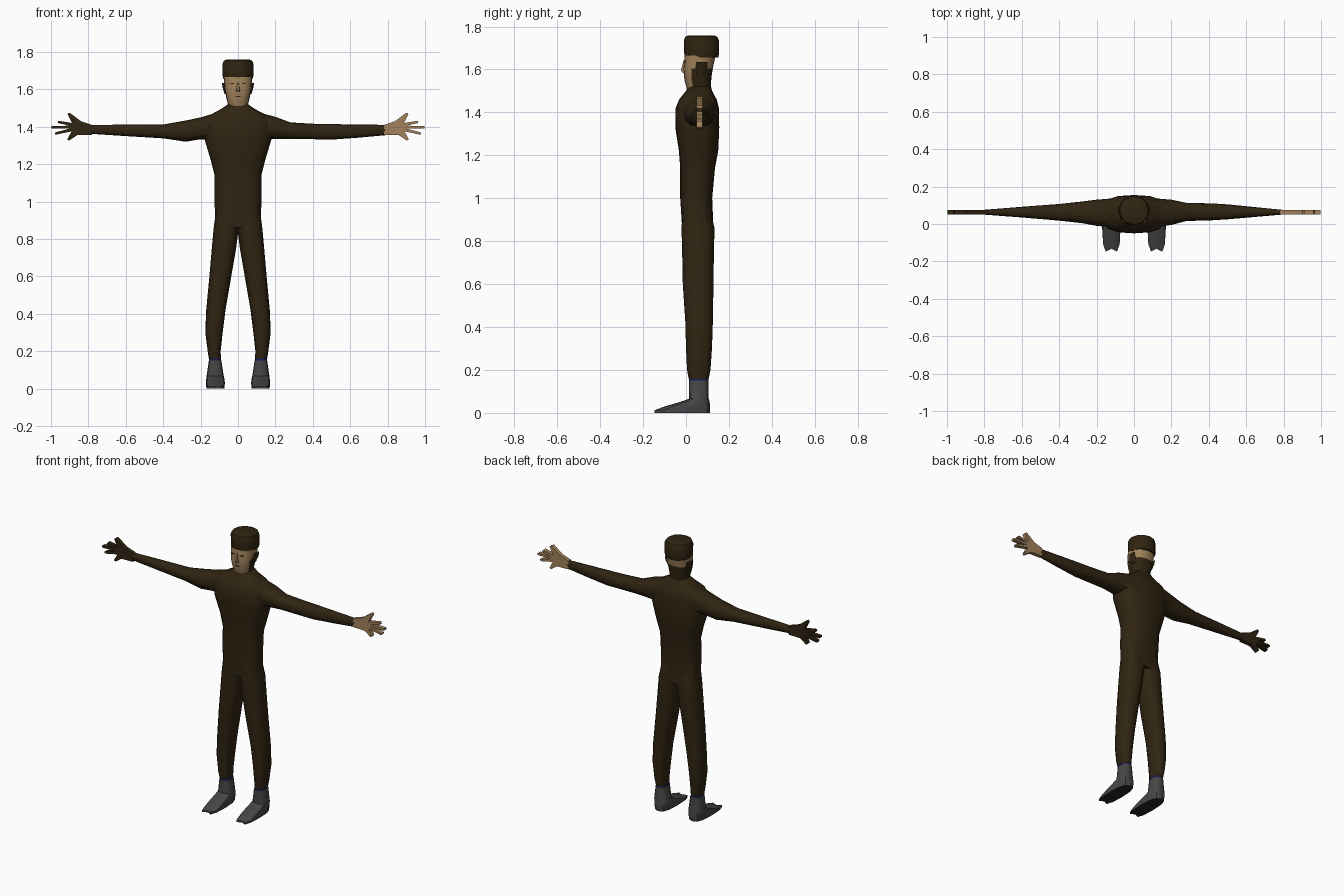
import bpy, bmesh, math


def material(name, rgb):
    m = bpy.data.materials.new(name)
    m.diffuse_color = (*rgb, 1)
    return m


BROWN = material("dark brown cloth", (0.030, 0.018, 0.006))
TAN = material("tan skin", (0.36, 0.225, 0.105))
GREY = material("grey shoe", (0.062, 0.062, 0.064))
SOLE = material("dark sole", (0.018, 0.018, 0.021))
BLUE = material("blue sock", (0.013, 0.013, 0.10))


def finish(name, bm, mats, angle=50):
    bmesh.ops.recalc_face_normals(bm, faces=bm.faces)
    me = bpy.data.meshes.new(name)
    bm.to_mesh(me)
    bm.free()
    for m in mats:
        me.materials.append(m)
    ob = bpy.data.objects.new(name, me)
    bpy.context.collection.objects.link(ob)
    smooth(ob, angle)
    return ob


def smooth(ob, angle):
    bpy.ops.object.select_all(action='DESELECT')
    ob.select_set(True)
    bpy.context.view_layer.objects.active = ob
    bpy.ops.object.shade_smooth_by_angle(angle=math.radians(angle))


def spow(v, p):
    return math.copysign(abs(v) ** p, v)


def loft_bm(rings, axis='z', sides=12, p=0.8):
    """Rings are (position, a0, a1, b0, b1): the extents across the axis."""
    bm = bmesh.new()
    loops = []
    for t, a0, a1, b0, b1 in rings:
        loop = []
        for i in range(sides):
            k = math.tau * i / sides
            a = (a0 + a1) / 2 + (a1 - a0) / 2 * spow(math.cos(k), p)
            b = (b0 + b1) / 2 + (b1 - b0) / 2 * spow(math.sin(k), p)
            loop.append(bm.verts.new((a, b, t) if axis == 'z' else (t, a, b)))
        loops.append(loop)
    for lo, hi in zip(loops, loops[1:]):
        for i in range(sides):
            j = (i + 1) % sides
            bm.faces.new((lo[i], lo[j], hi[j], hi[i]))
    bm.faces.new(loops[0])
    bm.faces.new(loops[-1])
    return bm


def flip(bm, s):
    for v in bm.verts:
        v.co.x *= s
    return bm


def box(name, size, loc, mat):
    bm = bmesh.new()
    bmesh.ops.create_cube(bm, size=1)
    for v in bm.verts:
        v.co = [c * d + l for c, d, l in zip(v.co, size, loc)]
    return finish(name, bm, [mat], 20)


# Coverall: torso, arms and legs fused into one skin
coverall = finish("coverall", loft_bm([
    (0.86, -0.122, 0.122, -0.018, 0.128),
    (1.00, -0.125, 0.125, -0.027, 0.122),
    (1.14, -0.125, 0.125, -0.027, 0.135),
    (1.22, -0.145, 0.145, -0.033, 0.150),
    (1.33, -0.178, 0.178, -0.050, 0.155),
    (1.42, -0.180, 0.180, -0.048, 0.153),
    (1.46, -0.155, 0.155, -0.032, 0.143),
    (1.495, -0.09, 0.09, -0.004, 0.124),
    (1.52, -0.054, 0.054, 0.012, 0.116)], sides=16, p=0.75), [BROWN])

leg = [(0.95, -0.004, 0.118, -0.015, 0.112),
       (0.86, -0.004, 0.130, -0.021, 0.133),
       (0.75, 0.010, 0.140, -0.018, 0.130),
       (0.60, 0.036, 0.153, -0.015, 0.128),
       (0.42, 0.067, 0.170, -0.003, 0.125),
       (0.30, 0.082, 0.175, 0.000, 0.121),
       (0.20, 0.093, 0.162, 0.005, 0.114),
       (0.16, 0.091, 0.156, 0.012, 0.106)]
arm_right = [(0.08, -0.02, 0.14, 1.33, 1.485),
             (0.20, -0.01, 0.13, 1.333, 1.450),
             (0.28, 0.005, 0.120, 1.320, 1.433),
             (0.40, 0.018, 0.107, 1.338, 1.412),
             (0.60, 0.035, 0.092, 1.350, 1.411),
             (0.80, 0.050, 0.076, 1.363, 1.410)]
arm_left = [(0.08, -0.02, 0.14, 1.33, 1.485),
            (0.20, -0.005, 0.13, 1.335, 1.453),
            (0.28, 0.016, 0.113, 1.335, 1.423),
            (0.42, 0.020, 0.110, 1.333, 1.415),
            (0.50, 0.025, 0.105, 1.331, 1.414),
            (0.65, 0.038, 0.090, 1.342, 1.412),
            (0.79, 0.050, 0.076, 1.355, 1.410)]
limbs = [finish("leg", flip(loft_bm(leg), s), [BROWN]) for s in (-1, 1)]
limbs += [finish("arm", flip(loft_bm(r, 'x'), s), [BROWN])
          for r, s in ((arm_right, -1), (arm_left, 1))]
for limb in limbs:
    mod = coverall.modifiers.new("join", 'BOOLEAN')
    mod.operation, mod.solver, mod.object = 'UNION', 'EXACT', limb
    bpy.context.view_layer.objects.active = coverall
    bpy.ops.object.modifier_apply(modifier=mod.name)
    bpy.data.objects.remove(limb)
smooth(coverall, 50)

# Hands: flat outline with five spread digits, one gloved and one bare
outline = [(.780, 1.410), (.84, 1.430), (.90, 1.475), (.912, 1.468), (.888, 1.42),
           (.96, 1.432), (.965, 1.42), (.90, 1.406), (.997, 1.403), (.997, 1.391),
           (.90, 1.390), (.98, 1.369), (.977, 1.357), (.89, 1.375), (.913, 1.333),
           (.904, 1.325), (.86, 1.355), (.780, 1.357)]
for s, name, mat in ((-1, "gloved_hand", BROWN), (1, "bare_hand", TAN)):
    bm = bmesh.new()
    face = bm.faces.new([bm.verts.new((s * x, 0.050, z)) for x, z in outline])
    out = bmesh.ops.extrude_face_region(bm, geom=[face])["geom"]
    for v in out:
        if isinstance(v, bmesh.types.BMVert):
            v.co.y = 0.076
    bmesh.ops.triangulate(bm, faces=[f for f in bm.faces if len(f.verts) > 4])
    finish(name, bm, [mat], 30)

# Shoes with notched toes, and socks
shoe = [(0.000, 0.073, 0.169, -0.160, 0.111),
        (0.012, 0.072, 0.170, -0.160, 0.112),
        (0.030, 0.070, 0.171, -0.100, 0.113),
        (0.050, 0.072, 0.170, -0.030, 0.110),
        (0.066, 0.076, 0.168, 0.015, 0.106),
        (0.150, 0.089, 0.156, 0.013, 0.105)]
for s, side in ((-1, "right"), (1, "left")):
    bm = loft_bm(shoe, p=0.7)
    for v in bm.verts:
        if v.co.y < -0.155:
            v.co.y += 0.028
    flip(bm, s)
    bmesh.ops.recalc_face_normals(bm, faces=bm.faces)
    for f in bm.faces:
        f.material_index = 1 if f.normal.z < -0.9 else 0
    finish(side + "_shoe", bm, [GREY, SOLE], 40)
    finish(side + "_sock", flip(loft_bm([(0.14, 0.092, 0.154, 0.015, 0.103),
           (0.17, 0.091, 0.156, 0.012, 0.106)]), s), [BLUE])

# Head: bare face and crown band, hood cloth at the back and sides
bm = loft_bm([(1.485, -0.046, 0.046, 0.012, 0.114),
              (1.51, -0.051, 0.051, 0.004, 0.115),
              (1.545, -0.060, 0.060, -0.006, 0.117),
              (1.575, -0.067, 0.067, -0.010, 0.120),
              (1.605, -0.072, 0.072, -0.012, 0.125),
              (1.665, -0.077, 0.077, -0.006, 0.138)], sides=16)
for f in bm.faces:
    c = f.calc_center_median()
    f.material_index = 1 if c.z < 1.6 and c.y > 0.035 else 0
finish("head", bm, [TAN, BROWN])

# Nose wedge
finish("nose", loft_bm([(1.585, -0.012, 0.012, -0.018, 0.01),
                        (1.595, -0.011, 0.011, -0.026, 0.01),
                        (1.645, -0.004, 0.004, -0.012, 0.01)], sides=6), [TAN], 30)

# Eyes, mouth and ears
for s, side in ((-1, "right"), (1, "left")):
    box(side + "_eye", (0.020, 0.008, 0.006), (s * 0.031, -0.004, 1.632), BROWN)
    finish(side + "_ear", flip(loft_bm([(1.575, 0.060, 0.072, 0.05, 0.085),
           (1.61, 0.064, 0.082, 0.045, 0.10),
           (1.635, 0.070, 0.086, 0.05, 0.10)], sides=8), s), [BROWN], 40)
box("mouth", (0.028, 0.008, 0.004), (0, -0.006, 1.562), BROWN)

# Round brimless cap
finish("cap", loft_bm([(1.655, -0.078, 0.078, -0.004, 0.150),
                       (1.670, -0.082, 0.082, -0.008, 0.153),
                       (1.735, -0.083, 0.083, -0.010, 0.154),
                       (1.752, -0.076, 0.076, -0.004, 0.146),
                       (1.759, -0.062, 0.062, 0.010, 0.130)], p=0.95), [BROWN], 35)
